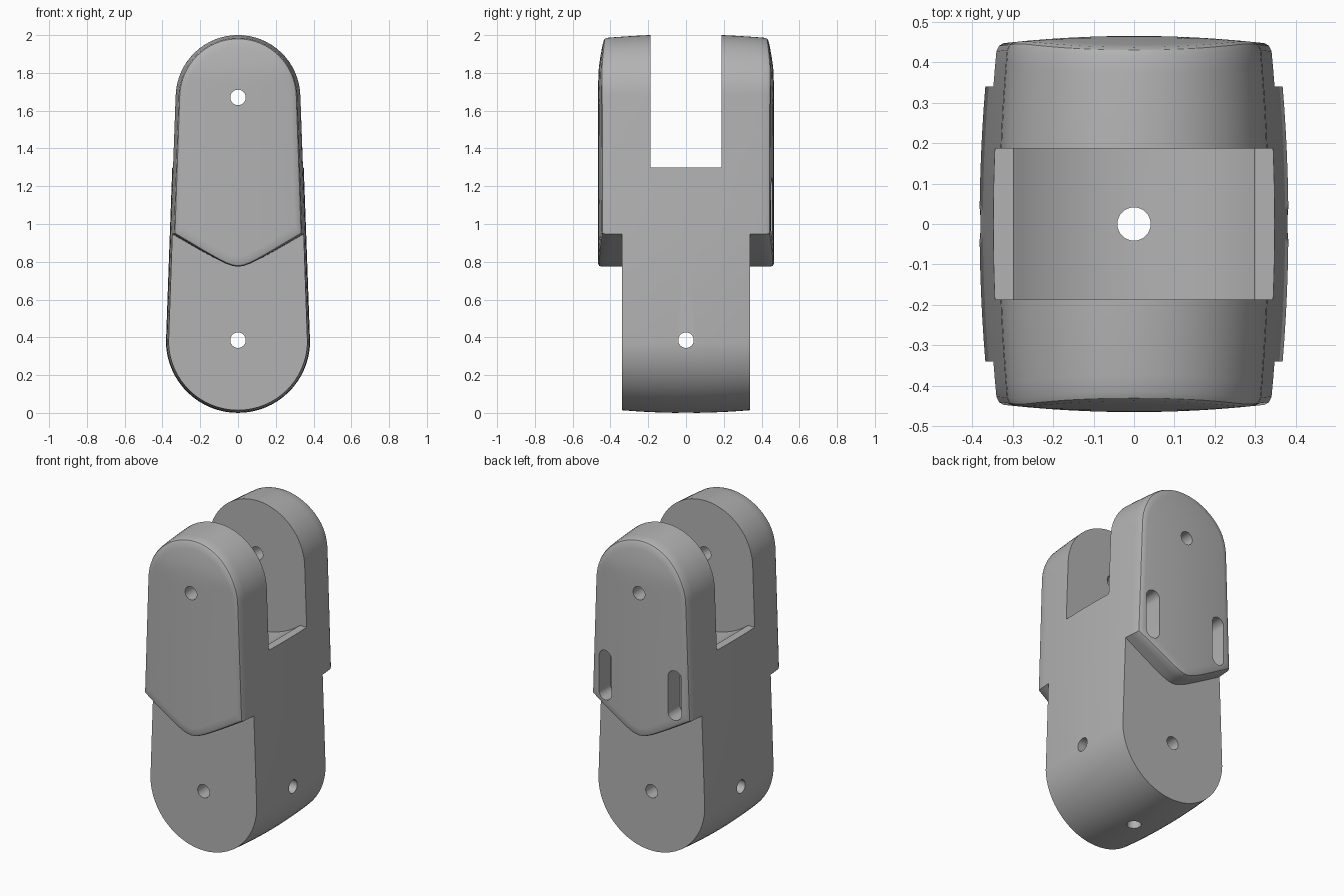
import bpy, bmesh
from math import sin, cos, pi, radians, sqrt
from mathutils import Matrix

if "Cube" in bpy.data.objects:
    bpy.data.objects.remove(bpy.data.objects["Cube"])

TOP_Z, TOP_R = 1.67, 0.334      # upper pin axis and rounding
LOW_Z, LOW_R = 0.382, 0.382     # lower pin axis and rounding
CORE_Y = 0.34                   # half depth of the core
SLOT_Y = 0.187                  # half width of the fork slot

grey = bpy.data.materials.new("plain grey")
grey.use_nodes = True
grey.diffuse_color = (0.45, 0.45, 0.45, 1)
grey.node_tree.nodes["Principled BSDF"].inputs["Base Color"].default_value = (0.45, 0.45, 0.45, 1)


def make_object(name, bm):
    bmesh.ops.recalc_face_normals(bm, faces=bm.faces)
    mesh = bpy.data.meshes.new(name)
    bm.to_mesh(mesh)
    bm.free()
    mesh.materials.append(grey)
    obj = bpy.data.objects.new(name, mesh)
    bpy.context.collection.objects.link(obj)
    return obj


# Outline helpers: each point is (x, height above its axis, axis height)
def arc(radius, axis, start, end, steps=32):
    angles = [radians(start + (end - start) * i / steps) for i in range(steps + 1)]
    return [(radius * cos(a), radius * sin(a), axis) for a in angles]


def vee(x):
    return 0.738 + 0.57 * sqrt(x * x + 0.004)


def bulge(y):
    return 1 - 0.065 * (y / 0.45) ** 2


def face_y(x, z):
    fold = max(0, (z - 1.78) / 0.22)
    return 0.465 - 0.02 * (x / 0.34) ** 2 - 0.035 * fold ** 1.5


HIP = 0.361
upper = [(HIP, 0, vee(HIP))] + arc(TOP_R, TOP_Z, 2, 178) + [(-HIP, 0, vee(HIP))]
lower = arc(LOW_R, LOW_Z, 182, 358)
vee_xs = [-HIP + 2 * HIP * i / 24 for i in range(1, 24)]


def bridge(bm, a, b):
    n = len(a)
    for i in range(n):
        j = (i + 1) % n
        bm.faces.new((a[i], a[j], b[j], b[i]))


def build_body():
    bm = bmesh.new()
    # Barrel-shaped core
    rings = []
    for i in range(13):
        y = -CORE_Y + 2 * CORE_Y * i / 12
        f = bulge(y)
        rings.append([bm.verts.new((x * f, y, c + h * f)) for x, h, c in upper + lower])
    for a, b in zip(rings, rings[1:]):
        bridge(bm, a, b)

    # Raised cheek on each end, with a rounded rim and a crowned face
    for side, ring in ((-1, rings[0]), (1, rings[-1])):
        def loop(depth_of, inset):
            pts = []
            for x, h, c in upper:
                f = bulge(depth_of(x, c + h)) * (1 - inset / TOP_R)
                lift = inset if h == 0 else 0
                pts.append((x * f, c + h * f + lift))
            for x in vee_xs:
                f = bulge(depth_of(x, 1)) * (1 - inset / TOP_R)
                pts.append((x * f, vee(x) + inset))
            return pts

        def add(pts, depth_of):
            return [bm.verts.new((x, side * depth_of(x, z), z)) for x, z in pts]

        def flat(x, z):
            return CORE_Y

        n = len(upper)
        base = ring[:n] + add(loop(flat, 0)[n:], flat)
        bm.faces.new([ring[0]] + base[n:][::-1] + ring[n - 1:])
        for inset, sink in ((0, 0.06), (0, 0.018), (0.005, 0.005), (0.016, 0)):
            def depth(x, z):
                return face_y(x, z) - sink
            outline = loop(depth, inset)
            new = add(outline, depth)
            bridge(bm, base, new)
            base = new
        for s in (0.94, 0.88, 0.8, 0.72, 0.6, 0.4, 0.2):
            new = add([(x * s, 1.4 + (z - 1.4) * s) for x, z in outline], face_y)
            bridge(bm, base, new)
            base = new
        centre = add([(0, 1.4)], face_y)[0]
        for i in range(len(base)):
            bm.faces.new((base[i], base[(i + 1) % len(base)], centre))
    return make_object("hinge_link_body", bm)


# Cutters
def prism(name, profile, y0, y1):
    bm = bmesh.new()
    a, b = [[bm.verts.new((x, y, z)) for x, z in profile] for y in (y0, y1)]
    bridge(bm, a, b)
    bm.faces.new(a)
    bm.faces.new(b)
    return make_object(name, bm)


def drill(name, axis, z):
    bm = bmesh.new()
    turn = Matrix.Rotation(pi / 2, 4, axis) if axis else Matrix()
    bmesh.ops.create_cone(bm, cap_ends=True, segments=32, radius1=0.041, radius2=0.041,
                          depth=1.4, matrix=Matrix.Translation((0, 0, z)) @ turn)
    return make_object(name, bm)


def obround(x, z, r, half):
    pts = []
    for i in range(17):
        a = pi * i / 16
        pts.append((x + r * cos(a), z + half + r * sin(a)))
    return pts + [(2 * x - px, 2 * z - pz) for px, pz in pts]


body = build_body()

floor_arc = [(0.475 * sin(a), TOP_Z - 0.475 * cos(a))
             for a in [radians(-38.8 + 77.6 * i / 24) for i in range(25)]]
slot = [(-0.6, 2.2), (-0.6, 1.3)] + floor_arc + [(0.6, 1.3), (0.6, 2.2)]

cutters = [
    prism("fork_slot_cutter", slot, -SLOT_Y, SLOT_Y),
    drill("upper_pin_cutter", 'X', TOP_Z),
    drill("lower_pin_cutter", 'X', 0.385),
    drill("cross_pin_cutter", 'Y', 0.385),
    drill("cable_hole_cutter", None, 0.7),
]
for label, x in (("left", 0.24), ("right", -0.24)):
    cutters.append(prism(label + "_pocket_cutter", obround(x, 1.09, 0.045, 0.11), CORE_Y, 0.6))

bpy.context.view_layer.objects.active = body
body.select_set(True)
for cutter in cutters:
    mod = body.modifiers.new(cutter.name, 'BOOLEAN')
    mod.operation = 'DIFFERENCE'
    mod.solver = 'EXACT'
    mod.object = cutter
    bpy.ops.object.modifier_apply(modifier=mod.name)
    bpy.data.objects.remove(cutter)

bpy.ops.object.shade_smooth_by_angle(angle=radians(30))
